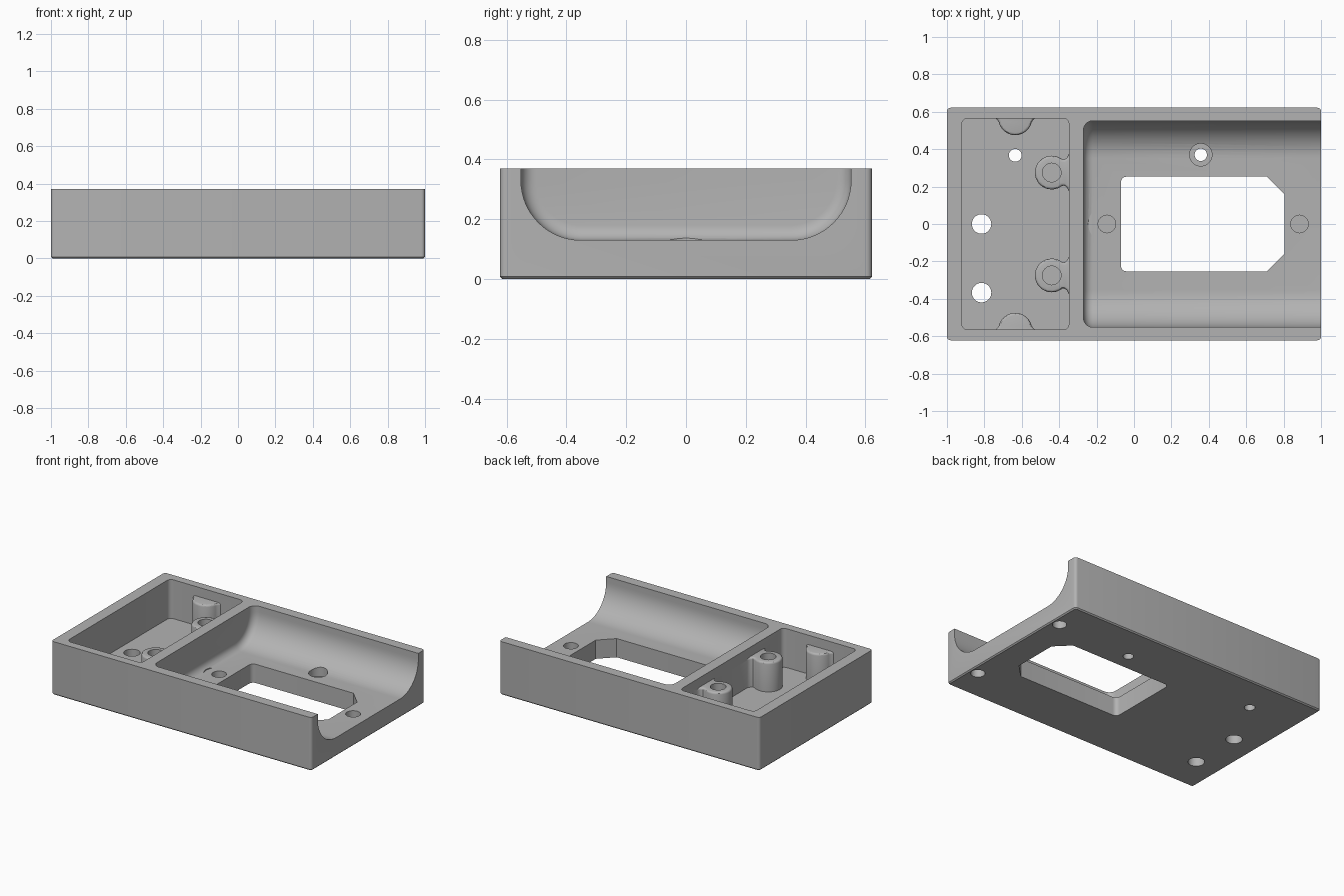
import bpy, bmesh, math

cube = bpy.data.objects.get("Cube")
if cube:
    bpy.data.objects.remove(cube, do_unlink=True)

grey = bpy.data.materials.new("plain_grey")
grey.use_nodes = True
GREY = (0.45, 0.45, 0.45, 1)
grey.diffuse_color = GREY
grey.node_tree.nodes["Principled BSDF"].inputs["Base Color"].default_value = GREY

HX, HY, H = 1.0, 0.622, 0.37
FLOOR, CHANNEL, POST_TOP = 0.10, 0.13, 0.305


def prism(name, pts, lo, hi, along="z", rounds=()):
    """Extrude an outline; rounds is a list of (edge test, radius, segments)."""
    bm = bmesh.new()
    place = (lambda a, b: (a, b, lo)) if along == "z" else (lambda a, b: (lo, a, b))
    face = bm.faces.new([bm.verts.new(place(a, b)) for a, b in pts])
    top = bmesh.ops.extrude_face_region(bm, geom=[face])["geom"]
    step = (0, 0, hi - lo) if along == "z" else (hi - lo, 0, 0)
    bmesh.ops.translate(bm, verts=[v for v in top if isinstance(v, bmesh.types.BMVert)], vec=step)
    for test, radius, segs in rounds:
        edges = [e for e in bm.edges if test(e.verts[0].co, e.verts[1].co)]
        bmesh.ops.bevel(bm, geom=edges, offset=radius, segments=segs, profile=0.5, affect='EDGES')
    bmesh.ops.recalc_face_normals(bm, faces=bm.faces)
    mesh = bpy.data.meshes.new(name)
    bm.to_mesh(mesh)
    bm.free()
    mesh.materials.append(grey)
    ob = bpy.data.objects.new(name, mesh)
    bpy.context.collection.objects.link(ob)
    return ob


def rect(x0, x1, y0, y1):
    return [(x0, y0), (x1, y0), (x1, y1), (x0, y1)]


def arc(cx, cy, r, a0, a1, n):
    angles = [math.radians(a0 + (a1 - a0) * i / n) for i in range(n + 1)]
    return [(cx + r * math.cos(a), cy + r * math.sin(a)) for a in angles]


def disc(x, y, r, n=40):
    return arc(x, y, r, 0, 360, n)[:-1]


def upright(a, b):
    return abs(a.z - b.z) > 0.1


def at_z(z):
    return lambda a, b: abs(a.z - z) < 1e-4 and abs(b.z - z) < 1e-4


def combine(other, operation='DIFFERENCE'):
    """Apply another solid to the body, then discard it."""
    other.hide_render = True
    mod = body.modifiers.new("combine", 'BOOLEAN')
    mod.operation, mod.object, mod.solver = operation, other, 'EXACT'
    bpy.ops.object.select_all(action='DESELECT')
    bpy.context.view_layer.objects.active = body
    body.select_set(True)
    bpy.ops.object.modifier_apply(modifier=mod.name)
    bpy.data.objects.remove(other, do_unlink=True)


def drill(x, y, r, lo, hi):
    combine(prism("hole_cutter", disc(x, y, r), lo, hi))


# Outer block with softened corners and a fine bottom chamfer
body = prism("enclosure_base", rect(-HX, HX, -HY, HY), 0, H,
             rounds=[(upright, 0.02, 4), (at_z(0), 0.008, 1)])

# Rectangular end pocket
combine(prism("pocket_cutter", rect(-0.92, -0.348, -0.565, 0.565), FLOOR, 0.6,
              rounds=[(upright, 0.03, 5)]))

# Round-bottomed channel, open at the right end, with a filleted inner wall
side, r, lift = 0.552, 0.2, 0.7
outline = ([(-side, lift)] + arc(-side + r, CHANNEL + r, r, 180, 270, 16)
           + arc(side - r, CHANNEL + r, r, 270, 360, 16) + [(side, lift)])
combine(prism("channel_cutter", outline, -0.27, 1.2, along="x",
              rounds=[(lambda a, b: max(a.x, b.x) < -0.26, 0.05, 6)]))

# Window through the channel floor: clipped right corners, rounded left ones
wx, wy, clip = 0.805, 0.253, 0.095
window = [(-0.07, -wy), (wx - clip, -wy), (wx, -wy + clip),
          (wx, wy - clip), (wx - clip, wy), (-0.07, wy)]
combine(prism("window_cutter", window, -0.2, 0.4,
              rounds=[(lambda a, b: upright(a, b) and a.x < 0, 0.03, 5)]))


# Bosses that flare into the pocket walls
def boss(name, x, y, turn, neck, flare):
    local = arc(0, 0, 0.09, neck, 360 - neck, 32)
    local += [(u, -v) for u, v in flare] + flare[::-1]
    c, s = math.cos(turn), math.sin(turn)
    pts = [(x + u * c - v * s, y + u * s + v * c) for u, v in local]
    combine(prism(name, pts, FLOOR - 0.03, POST_TOP,
                  rounds=[(at_z(POST_TOP), 0.014, 3)]), 'UNION')


for sign in (-1, 1):
    boss("screw_post", -0.44, sign * 0.275, 0, 52,
         [(0.068, 0.07), (0.081, 0.079), (0.092, 0.1), (0.125, 0.1)])
    boss("wall_boss", -0.635, sign * 0.565, sign * math.pi / 2, 104,
         [(-0.012, 0.094), (0, 0.105), (0.03, 0.105)])
    # Screw bore in each post, and blind socket underneath the open end
    drill(-0.44, sign * 0.275, 0.05, 0.15, 0.5)
    drill(0.94, sign * 0.397, 0.045, -0.1, 0.08)

# Holes through the pocket floor
drill(-0.815, 0, 0.052, -0.1, 0.2)
drill(-0.815, -0.367, 0.052, -0.1, 0.2)
drill(-0.635, 0.367, 0.034, -0.1, 0.2)

# Blind sockets in the channel floor, with head clearance by the inner wall
drill(-0.145, 0, 0.1, CHANNEL + 0.0005, 0.3)
for x in (-0.145, 0.885):
    drill(x, 0, 0.047, 0.04, 0.25)

# Counterbored hole beside the window
drill(0.357, 0.37, 0.06, 0.08, 0.3)
drill(0.357, 0.37, 0.033, -0.1, 0.2)

bpy.ops.object.select_all(action='DESELECT')
body.select_set(True)
bpy.context.view_layer.objects.active = body
bpy.ops.object.shade_smooth_by_angle(angle=math.radians(30))
